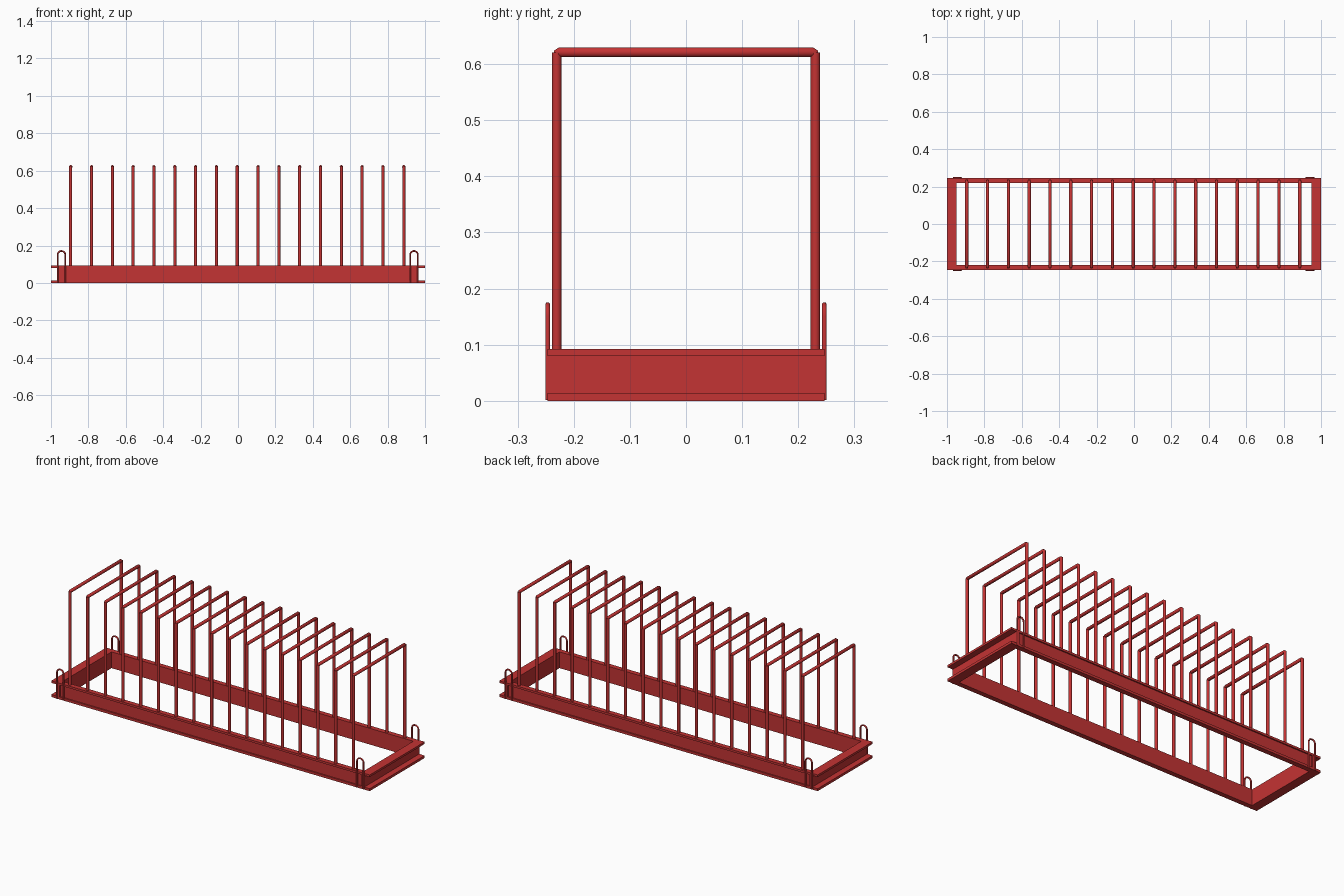
import bpy, bmesh, math
from mathutils import Vector

if "Cube" in bpy.data.objects:
    bpy.data.objects.remove(bpy.data.objects["Cube"])

red = bpy.data.materials.new("painted_red")
red.diffuse_color = (0.55, 0.033, 0.033, 1)
red.use_nodes = True
red.node_tree.nodes["Principled BSDF"].inputs["Base Color"].default_value = red.diffuse_color


def finish(name, bm, smooth=False):
    bmesh.ops.recalc_face_normals(bm, faces=bm.faces)
    me = bpy.data.meshes.new(name)
    bm.to_mesh(me)
    bm.free()
    me.materials.append(red)
    ob = bpy.data.objects.new(name, me)
    bpy.context.collection.objects.link(ob)
    if smooth:
        bpy.ops.object.select_all(action='DESELECT')
        ob.select_set(True)
        bpy.context.view_layer.objects.active = ob
        bpy.ops.object.shade_smooth_by_angle(angle=math.radians(40))
    return ob


def prism(name, profile, start, direction):
    """Extrude a closed profile given as 3D points."""
    bm = bmesh.new()
    face = bm.faces.new([bm.verts.new(Vector(p) + Vector(start)) for p in profile])
    res = bmesh.ops.extrude_face_region(bm, geom=[face])
    verts = [g for g in res['geom'] if isinstance(g, bmesh.types.BMVert)]
    bmesh.ops.translate(bm, verts=verts, vec=direction)
    return finish(name, bm)


def channel(inner, web, outer, top=0.092, low=0.014, high=0.080):
    """C profile opening outwards, as (offset, height) pairs."""
    return [(inner, 0), (outer, 0), (outer, low), (web, low),
            (web, high), (outer, high), (outer, top), (inner, top)]


def tube(bm, path, r, side, n=12, tips=None):
    """Sweep a round section along a planar path; side is the plane normal."""
    pts = [Vector(p) for p in path]
    side = Vector(side)
    rings = []
    for i, p in enumerate(pts):
        t = (pts[min(i + 1, len(pts) - 1)] - pts[max(i - 1, 0)]).normalized()
        up = side.cross(t)
        k = tips if tips and i in (0, len(pts) - 1) else 1
        rings.append([bm.verts.new(p + r * k * (side * math.cos(a) + up * math.sin(a)))
                      for a in (2 * math.pi * (j + 0.5) / n for j in range(n))])
    for a, b in zip(rings, rings[1:]):
        for j in range(n):
            bm.faces.new((a[j], a[(j + 1) % n], b[(j + 1) % n], b[j]))
    bm.faces.new(rings[0])
    bm.faces.new(rings[-1])


# Base frame: channels opening outwards
for s, label in ((-1, "front"), (1, "back")):
    prof = [(0, s * y, z) for y, z in channel(0.219, 0.240, 0.247)]
    prism(label + "_long_beam", prof, (-0.96, 0, 0), (1.92, 0, 0))
for s, label in ((-1, "left"), (1, "right")):
    prof = [(s * x, 0, z) for x, z in channel(0.948, 0.966, 1.0)]
    prism(label + "_end_beam", prof, (0, -0.2465, 0), (0, 0.493, 0))

# Row of divider hoops: two posts and a crossbar each
COUNT, STEP = 17, 0.1113
for i in range(COUNT):
    x = -0.004 + (i - (COUNT - 1) / 2) * STEP
    bm = bmesh.new()
    for y in (-0.2305, 0.2305):
        tube(bm, [(x, y, 0.088), (x, y, 0.621)], 0.0085, (1, 0, 0))
    tube(bm, [(x, -0.235, 0.621), (x, -0.227, 0.621),
              (x, 0.227, 0.621), (x, 0.235, 0.621)], 0.0088, (1, 0, 0), tips=0.35)
    finish("divider_hoop_%02d" % (i + 1), bm, True)

# Lifting loops at the four corners
for cx, sx in ((-0.944, "left"), (0.941, "right")):
    for y, sy in ((-0.2465, "front"), (0.2465, "back")):
        w, zc = 0.0205, 0.1505
        arc = [(cx - w * math.cos(math.pi * k / 8), y, zc + w * math.sin(math.pi * k / 8))
               for k in range(9)]
        bm = bmesh.new()
        tube(bm, [(cx - w, y, 0.001)] + arc + [(cx + w, y, 0.001)], 0.0045, (0, 1, 0), n=10)
        finish("%s_%s_lifting_loop" % (sx, sy), bm, True)
